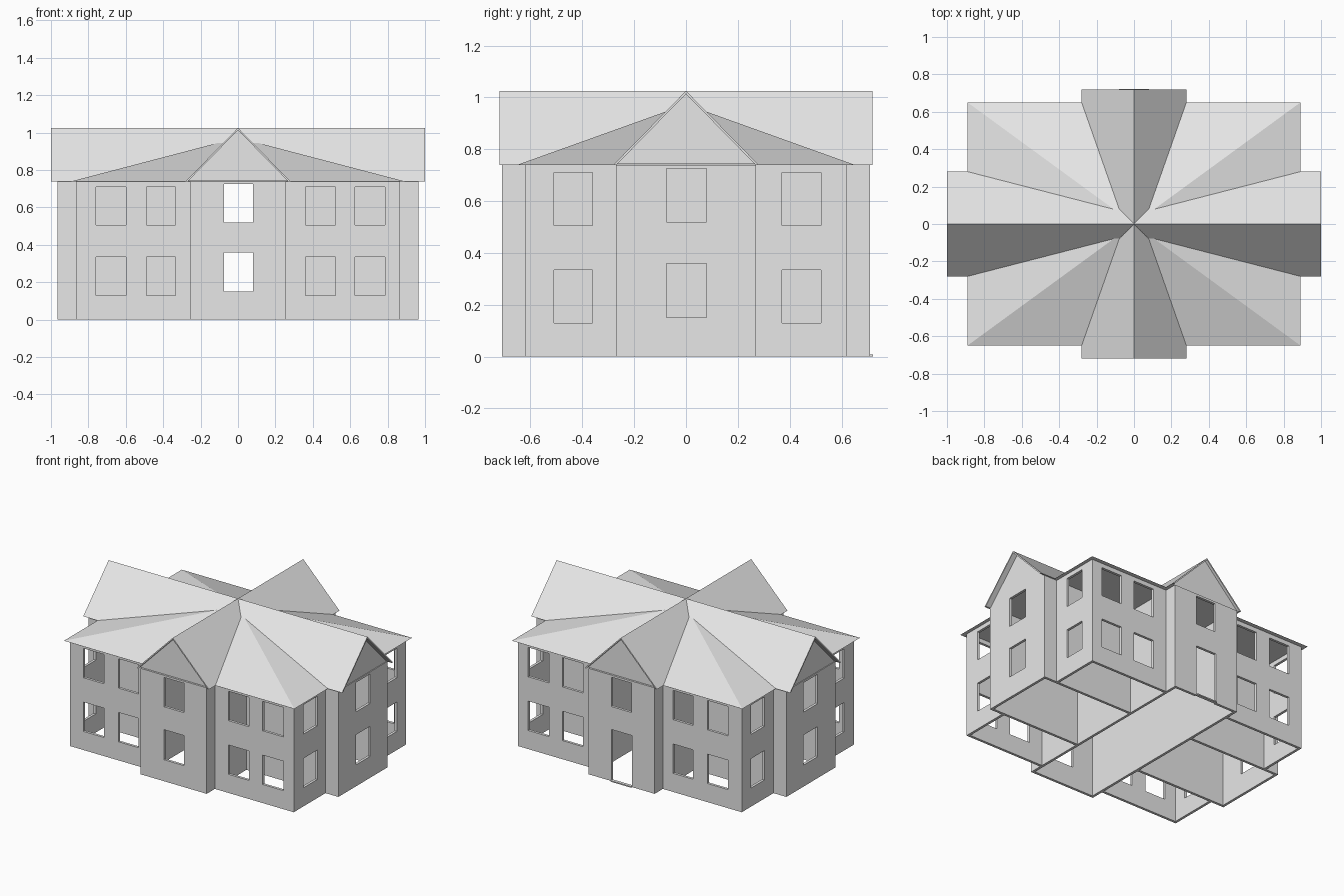
import bpy, bmesh, math
from mathutils import Vector

if "Cube" in bpy.data.objects:
    bpy.data.objects.remove(bpy.data.objects["Cube"], do_unlink=True)

# One plain grey for the whole building
grey = bpy.data.materials.new("plain_grey")
grey.use_nodes = True
grey.diffuse_color = (0.8, 0.8, 0.8, 1)
grey.node_tree.nodes["Principled BSDF"].inputs["Base Color"].default_value = (0.8, 0.8, 0.8, 1)

EAVE, RIDGE, THICK = 0.74, 1.025, 0.018
BAY_X, BAY_Y = 0.255, 0.27          # half widths of the two crossing wings
MAIN_X, MAIN_Y = 0.865, 0.62        # corners of the main block
END_X, END_Y = 0.965, 0.71          # outer ends of the wings


def finish(name, bm):
    bmesh.ops.recalc_face_normals(bm, faces=bm.faces)
    mesh = bpy.data.meshes.new(name)
    bm.to_mesh(mesh)
    bm.free()
    mesh.materials.append(grey)
    obj = bpy.data.objects.new(name, mesh)
    bpy.context.collection.objects.link(obj)
    return obj


def extrude(bm, offset):
    ext = bmesh.ops.extrude_face_region(bm, geom=bm.faces[:])
    moved = [g for g in ext["geom"] if isinstance(g, bmesh.types.BMVert)]
    bmesh.ops.translate(bm, verts=moved, vec=offset)


def wall(name, along, start, end, plane, holes=()):
    """Upright wall along x or y, thickened towards the middle, with openings."""
    holes = [h for h in holes if start < h[0] and h[1] < end]
    us = sorted({start, end, *(u for h in holes for u in h[:2])})
    zs = sorted({0, EAVE, *(z for h in holes for z in h[2:])})
    bm = bmesh.new()
    place = (lambda u, z: (u, plane, z)) if along == "x" else (lambda u, z: (plane, u, z))
    grid = {(u, z): bm.verts.new(place(u, z)) for u in us for z in zs}
    for u0, u1 in zip(us, us[1:]):
        for z0, z1 in zip(zs, zs[1:]):
            um, zm = (u0 + u1) / 2, (z0 + z1) / 2
            if not any(h[0] < um < h[1] and h[2] < zm < h[3] for h in holes):
                bm.faces.new([grid[c] for c in ((u0, z0), (u1, z0), (u1, z1), (u0, z1))])
    bmesh.ops.delete(bm, geom=[v for v in bm.verts if not v.link_faces], context="VERTS")
    inward = -math.copysign(THICK, plane)
    extrude(bm, Vector((0, inward, 0) if along == "x" else (inward, 0, 0)))
    bmesh.ops.dissolve_limit(bm, angle_limit=0.01, verts=bm.verts[:], edges=bm.edges[:])
    return finish(name, bm)


def prism(name, profile, half_length, along):
    """Extrude a (width, z) profile through the middle along x or y."""
    bm = bmesh.new()
    if along == "x":
        verts = [bm.verts.new((-half_length, w, z)) for w, z in profile]
        offset = (2 * half_length, 0, 0)
    else:
        verts = [bm.verts.new((w, -half_length, z)) for w, z in profile]
        offset = (0, 2 * half_length, 0)
    bm.faces.new(verts)
    extrude(bm, Vector(offset))
    return finish(name, bm)


# Window openings as (start, end, bottom, top)
LEVELS = ((0.13, 0.335), (0.505, 0.71))
BAY_LEVELS = ((0.15, 0.36), (0.52, 0.725))
front_windows = [(a, b, *z) for a, b in ((-0.76, -0.60), (-0.49, -0.335),
                                         (0.36, 0.52), (0.625, 0.785)) for z in LEVELS]
side_windows = [(a, b, *z) for a, b in ((-0.51, -0.36), (0.37, 0.52)) for z in LEVELS]
bay_windows = [(-0.075, 0.08, *z) for z in BAY_LEVELS]
back_openings = [(-0.08, 0.08, 0, 0.36), (-0.075, 0.08, *BAY_LEVELS[1])]

# Front and back of the central wing
wall("front_bay_wall", "x", -BAY_X, BAY_X, -END_Y, bay_windows)
wall("back_bay_wall", "x", -BAY_X, BAY_X, END_Y, back_openings)

for sx, side in ((-1, "right"), (1, "left")):
    # Long wall of the central wing and the end of the side wing
    wall(side + "_inner_wall", "y", -END_Y, END_Y, sx * BAY_X)
    wall(side + "_bay_wall", "y", -BAY_Y, BAY_Y, sx * END_X, bay_windows)
    for sy, face in ((-1, "front"), (1, "back")):
        label = face + "_" + side
        x0, x1 = sorted((sx * BAY_X, sx * MAIN_X))
        wall(label + "_room_wall", "x", x0, x1, sy * MAIN_Y, front_windows)
        y0, y1 = sorted((sy * BAY_Y, sy * MAIN_Y))
        wall(label + "_room_side_wall", "y", y0, y1, sx * MAIN_X, side_windows)
        x0, x1 = sorted((sx * BAY_X, sx * END_X))
        wall(label + "_wing_wall", "x", x0, x1, sy * BAY_Y)

# Door sill
bpy.ops.mesh.primitive_cube_add(size=1, location=(0, END_Y, 0.004))
sill = bpy.context.object
sill.name = "door_sill"
sill.scale = (0.16, 0.022, 0.008)
sill.data.materials.append(grey)

# Low hipped roof over the main block
bm = bmesh.new()
base = [bm.verts.new((x, y, EAVE)) for x, y in
        ((-0.89, -0.65), (0.89, -0.65), (0.89, 0.65), (-0.89, 0.65))]
apex = bm.verts.new((0, 0, 0.973))
bm.faces.new(base)
for i in range(4):
    bm.faces.new((base[i], base[(i + 1) % 4], apex))
finish("hipped_roof", bm)

# Crossing gable roofs, each a thin folded slab over a recessed gable
slab = [(-0.28, EAVE), (0, RIDGE), (0.28, EAVE), (0.268, EAVE), (0, RIDGE - 0.012), (-0.268, EAVE)]
gable = [(-0.267, EAVE + 0.002), (0, RIDGE - 0.011), (0.267, EAVE + 0.002)]
for along, name, roof_end, gable_end in (("x", "side", 1.0, 0.962), ("y", "front_back", 0.72, 0.70)):
    prism(name + "_gable_roof", slab, roof_end, along)
    prism(name + "_gable", gable, gable_end, along)
